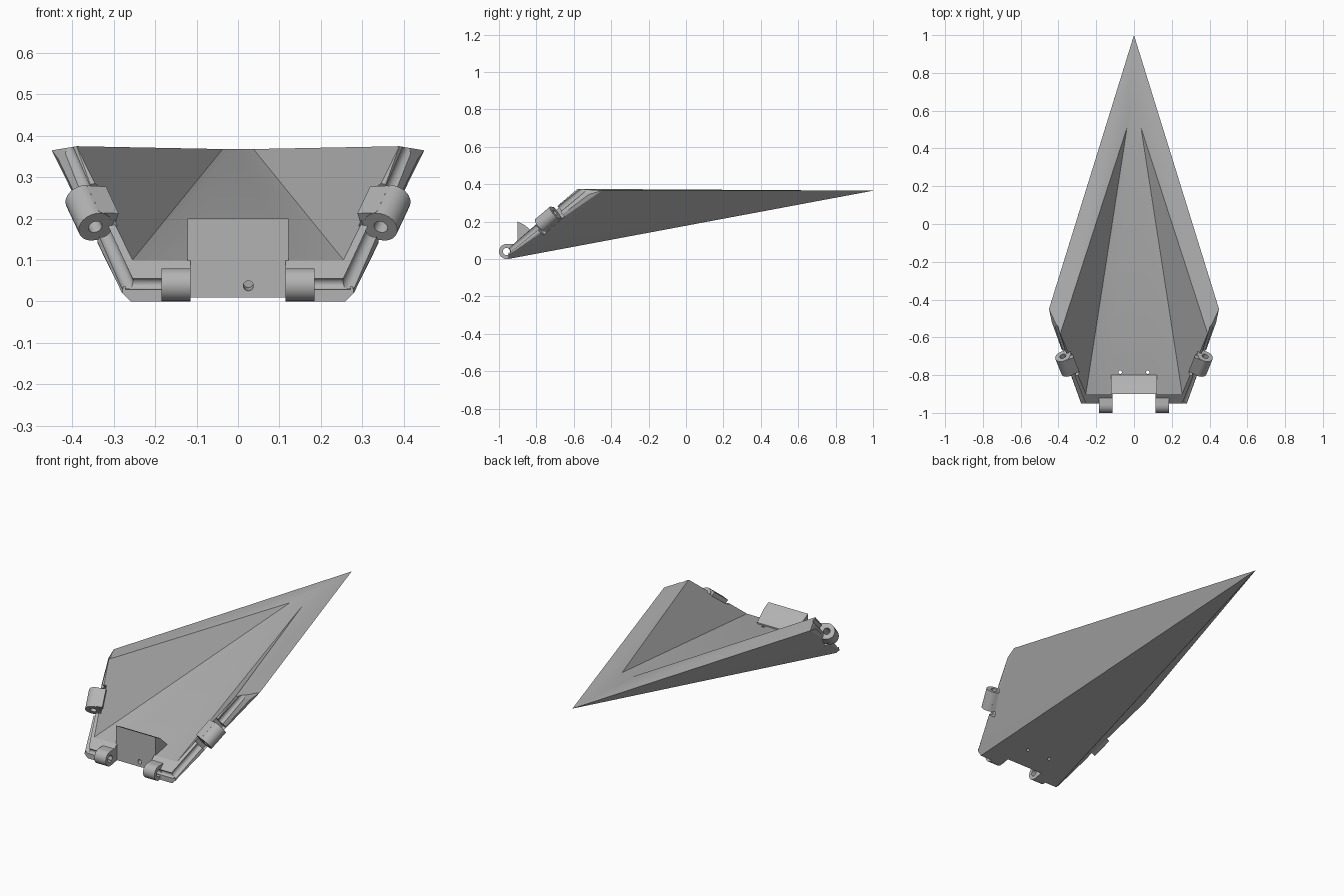
import bpy, bmesh, math
from mathutils import Vector, Matrix

if "Cube" in bpy.data.objects:
    bpy.data.objects.remove(bpy.data.objects["Cube"], do_unlink=True)

grey = bpy.data.materials.new("plain grey")
grey.use_nodes = True
GREY = (0.45, 0.45, 0.45, 1)
grey.diffuse_color = GREY
grey.node_tree.nodes["Principled BSDF"].inputs["Base Color"].default_value = GREY


def add_object(name, bm):
    bmesh.ops.recalc_face_normals(bm, faces=bm.faces)
    mesh = bpy.data.meshes.new(name)
    bm.to_mesh(mesh)
    bm.free()
    mesh.materials.append(grey)
    ob = bpy.data.objects.new(name, mesh)
    bpy.context.collection.objects.link(ob)
    return ob


def hull(name, points):
    """Convex solid around a few corner points."""
    bm = bmesh.new()
    verts = [bm.verts.new(p) for p in points]
    res = bmesh.ops.convex_hull(bm, input=verts)
    spare = [v for v in res["geom_interior"] if isinstance(v, bmesh.types.BMVert)]
    bmesh.ops.delete(bm, geom=spare, context="VERTS")
    bmesh.ops.dissolve_limit(bm, angle_limit=0.01, verts=bm.verts, edges=bm.edges)
    return add_object(name, bm)


def both(points):
    return [(s * x, y, z) for x, y, z in points for s in (-1, 1)]


def rod(name, a, b, r, sides=24):
    a, b = Vector(a), Vector(b)
    bm = bmesh.new()
    turn = (b - a).to_track_quat("Z", "Y").to_matrix().to_4x4()
    bmesh.ops.create_cone(bm, cap_ends=True, segments=sides, radius1=r, radius2=r,
                          depth=(b - a).length,
                          matrix=Matrix.Translation((a + b) / 2) @ turn)
    return add_object(name, bm)


def block(name, centre, axes, size):
    """Box with its own three axes."""
    c = Vector(centre)
    return hull(name, [c + axes[0] * i * size[0] / 2 + axes[1] * j * size[1] / 2
                       + axes[2] * k * size[2] / 2
                       for i in (-1, 1) for j in (-1, 1) for k in (-1, 1)])


def combine(target, tool, op="DIFFERENCE"):
    mod = target.modifiers.new(op.lower(), "BOOLEAN")
    mod.operation, mod.solver, mod.object = op, "EXACT", tool
    bpy.context.view_layer.objects.active = target
    bpy.ops.object.modifier_apply(modifier=mod.name)
    bpy.data.objects.remove(tool, do_unlink=True)


def smooth(ob):
    bpy.ops.object.select_all(action="DESELECT")
    ob.select_set(True)
    bpy.context.view_layer.objects.active = ob
    bpy.ops.object.shade_smooth_by_angle(angle=math.radians(28))


XYZ = (Vector((1, 0, 0)), Vector((0, 1, 0)), Vector((0, 0, 1)))

# Pointed outer shell
shell = hull("pointed_shell", [(0, 1, 0.365)] + both([
    (0.45, -0.45, 0.365), (0.39, -0.58, 0.375), (0.435, -0.52, 0.345),
    (0.28, -0.95, 0.02), (0.26, -0.95, 0), (0.275, -0.95, 0.055),
    (0.255, -0.90, 0.10)]))

# Tapered cavity, run out past the open front
apex = Vector((0.034, 0.53, 0.372))
floor_corner = Vector((0.255, -0.90, 0.10))
rim_corner = Vector((0.39, -0.58, 0.375))
high_rim = rim_corner + (rim_corner - floor_corner) * 0.12
cavity = hull("cavity_cutter", both([apex, (0.012, 0.56, 0.374)]
              + [p + (p - apex) * 0.25 for p in (floor_corner, high_rim)]))
combine(shell, cavity)

# Hinge notch in the front edge
combine(shell, block("notch_cutter", (0, -1, 0.05), XYZ, (0.23, 0.2, 0.3)))

# Raised stop behind the notch
profile = [(-0.90, 0.08), (-0.90, 0.20), (-0.86, 0.18), (-0.80, 0.125), (-0.80, 0.10)]
combine(shell, hull("stop", both([(0.122, y, z) for y, z in profile])), "UNION")

# Rounded grooves along the front lip
combine(shell, rod("groove_cutter", (-0.272, -0.952, 0.042), (0.272, -0.952, 0.042), 0.014))
for s in (-1, 1):
    combine(shell, rod("groove_cutter", (s * 0.268, -0.952, 0.042),
                       (s * 0.43, -0.52, 0.40), 0.018))

# Side lugs set in clearance notches
for s, side in ((1, "left"), (-1, "right")):
    a, b = Vector((s * 0.345, -0.78, 0.18)), Vector((s * 0.377, -0.70, 0.248))
    d = (b - a).normalized()
    out = Vector((s, -0.35, 0.1))
    out = (out - d * out.dot(d)).normalized()
    up = d.cross(out)
    axes = (d, out, up)
    mid = (a + b) / 2
    combine(shell, block("lug_notch_cutter", mid, axes, (0.16, 0.09, 0.09)))
    lug = rod(side + "_lug", a, b, 0.042)
    combine(lug, block("lug_base", mid - out * 0.025, axes, (0.105, 0.05, 0.084)), "UNION")
    combine(lug, rod("pin_cutter", a - d * 0.05, b + d * 0.05, 0.017))
    smooth(lug)

# Front hinge knuckles
for s, side in ((1, "left"), (-1, "right")):
    x0, x1 = s * 0.115, s * 0.185
    knuckle = rod(side + "_hinge_knuckle", (x0, -0.96, 0.04), (x1, -0.96, 0.04), 0.04)
    combine(knuckle, block("knuckle_base", ((x0 + x1) / 2, -0.935, 0.046), XYZ,
                           (0.07, 0.05, 0.068)), "UNION")
    combine(knuckle, rod("pin_cutter", (s * 0.05, -0.96, 0.04), (s * 0.25, -0.96, 0.04), 0.019))
    smooth(knuckle)

# Screw holes in the floor and the notch wall
for x in (-0.073, 0.073):
    combine(shell, rod("screw_cutter", (x, -0.785, -0.1), (x, -0.785, 0.3), 0.009, 16))
combine(shell, rod("screw_cutter", (0.025, -0.95, 0.03), (0.025, -0.85, 0.045), 0.012, 16))
smooth(shell)
